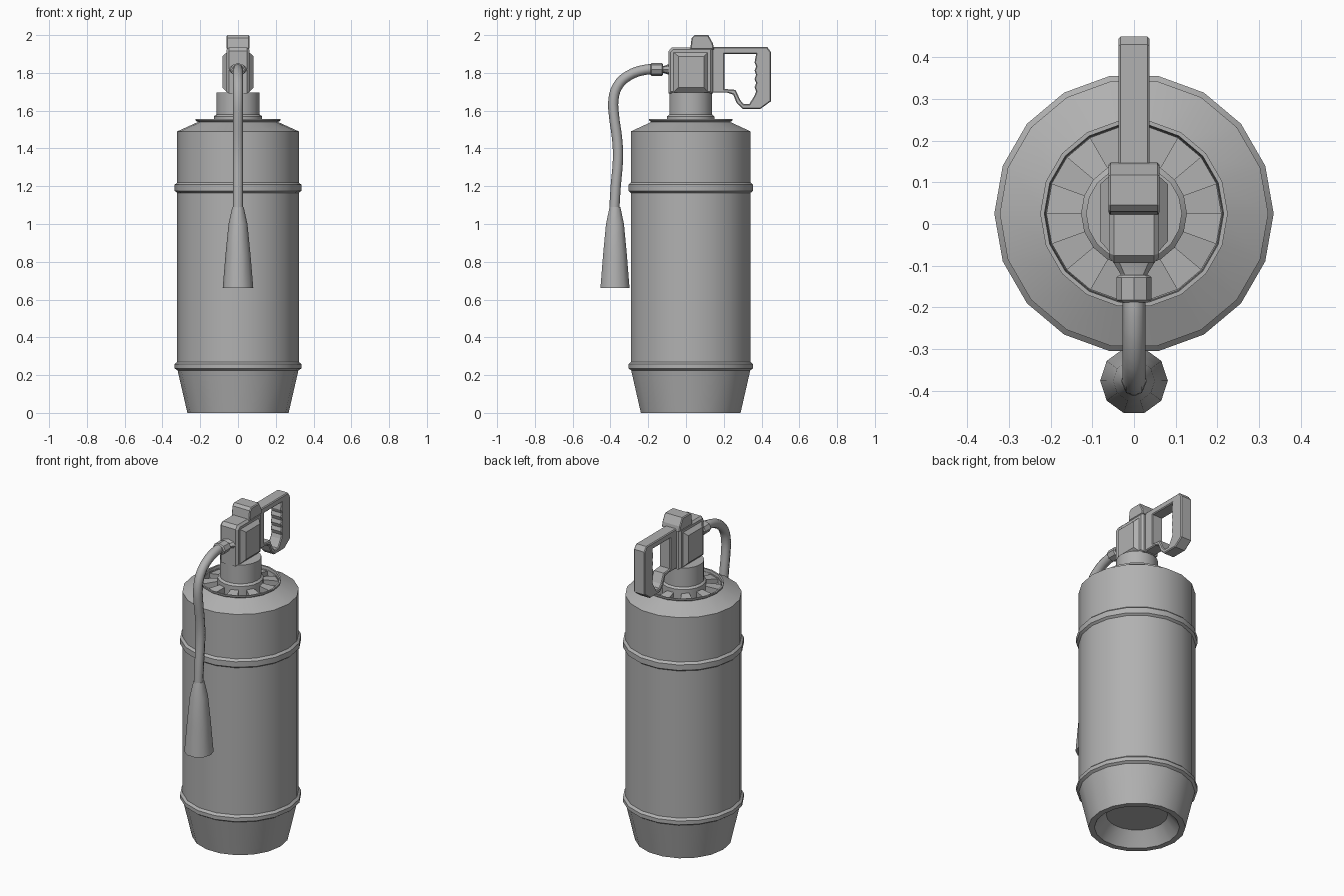
import bpy, bmesh, math
from mathutils import Vector

if "Cube" in bpy.data.objects:
    bpy.data.objects.remove(bpy.data.objects["Cube"])

CY = 0.025   # body axis
GREY = bpy.data.materials.new("dark_grey")
GREY.diffuse_color = (.44, .44, .44, 1)
GREY.use_nodes = True
GREY.node_tree.nodes["Principled BSDF"].inputs["Base Color"].default_value = GREY.diffuse_color


def finish(name, bm, loc=(0, 0, 0), rot=(0, 0, 0), smooth=None):
    bmesh.ops.recalc_face_normals(bm, faces=bm.faces)
    for f in bm.faces:
        f.smooth, f.material_index = False, 0
    me = bpy.data.meshes.new(name)
    bm.to_mesh(me)
    bm.free()
    me.materials.append(GREY)
    ob = bpy.data.objects.new(name, me)
    ob.location, ob.rotation_euler = loc, rot
    bpy.context.collection.objects.link(ob)
    if smooth:
        bpy.ops.object.select_all(action='DESELECT')
        ob.select_set(True)
        bpy.context.view_layer.objects.active = ob
        bpy.ops.object.shade_smooth_by_angle(angle=math.radians(smooth))
    return ob


def lathe(name, profile, n, loc, rot=(0, 0, 0), sx=1, smooth=25):
    """Revolve (radius, height) points round local z, capping both ends."""
    bm = bmesh.new()
    rings = [[bm.verts.new((r * sx * math.cos(2 * math.pi * i / n),
                            r * math.sin(2 * math.pi * i / n), z)) for i in range(n)]
             for r, z in profile]
    for a, b in zip(rings, rings[1:]):
        for i in range(n):
            j = (i + 1) % n
            bm.faces.new((a[i], a[j], b[j], b[i]))
    bm.faces.new(rings[0])
    bm.faces.new(rings[-1])
    return finish(name, bm, loc, rot, smooth)


def side_plate(name, loops, half, bevel):
    """Extrude (y, z) outlines across x with chamfered edges; later loops are holes."""
    cu = bpy.data.curves.new(name, 'CURVE')
    cu.dimensions, cu.fill_mode = '2D', 'BOTH'
    cu.extrude, cu.bevel_depth, cu.offset = half - bevel, bevel, -bevel
    cu.bevel_resolution = 0
    for pts in loops:
        sp = cu.splines.new('POLY')
        sp.points.add(len(pts) - 1)
        for p, (y, z) in zip(sp.points, pts):
            p.co = (y, z, 0, 1)
        sp.use_cyclic_u = True
    return curve_to_mesh(name, cu, (math.pi / 2, 0, math.pi / 2))


def curve_to_mesh(name, cu, rot=(0, 0, 0), smooth=None):
    tmp = bpy.data.objects.new(name + "_curve", cu)
    bpy.context.collection.objects.link(tmp)
    me = bpy.data.meshes.new_from_object(tmp.evaluated_get(bpy.context.evaluated_depsgraph_get()))
    bpy.data.objects.remove(tmp)
    bm = bmesh.new()
    bm.from_mesh(me)
    bmesh.ops.remove_doubles(bm, verts=bm.verts, dist=1e-5)
    return finish(name, bm, rot=rot, smooth=smooth)


# Canister with two bands, hollow base and recessed top
lathe("canister", [
    (.17, .08), (.228, .01), (.235, 0), (.268, 0), (.32, .225), (.335, .235), (.335, .258),
    (.322, .27), (.322, 1.165), (.335, 1.175), (.335, 1.208), (.322, 1.22),
    (.322, 1.49), (.212, 1.54), (.225, 1.548), (.225, 1.557), (.215, 1.557), (.21, 1.51)],
    18, (0, CY, 0))

# Ring of raised fins in the recess
bm = bmesh.new()
for k in range(0, 18, 2):
    quad = [[], []]
    for a in (math.radians(20 * k), math.radians(20 * k + 20)):
        for r, ztop in ((.12, 1.548), (.21, 1.535)):
            for side, z in enumerate((1.495, ztop)):
                quad[side].append(bm.verts.new((r * math.cos(a), r * math.sin(a), z)))
    lo, hi = ([q[0], q[1], q[3], q[2]] for q in quad)
    bm.faces.new(lo)
    bm.faces.new(hi)
    for i in range(4):
        j = (i + 1) % 4
        bm.faces.new((lo[i], lo[j], hi[j], hi[i]))
finish("vent_fins", bm, (0, CY, 0))

# Neck
lathe("neck", [(.127, 1.495), (.127, 1.57), (.115, 1.58), (.115, 1.695)], 18, (0, CY, 0))

# Fuse head and its top button
side_plate("fuse_head", [[(-.093, 1.69), (.142, 1.69), (.142, 1.935),
                          (-.075, 1.935), (-.093, 1.915)]], .06, .012)
side_plate("top_button", [[(.022, 1.925), (.148, 1.925), (.143, 1.955), (.118, 2.0),
                           (.045, 2.0), (.03, 1.985)]], .061, .005)

# Sloped panels on both sides of the head
bm = bmesh.new()
for s in (-1, 1):
    base, top = ([bm.verts.new((s * x, y, z)) for y, z in
                  ((y0, z0), (y1, z0), (y1, z1), (y0, z1))]
                 for x, y0, y1, z0, z1 in ((.056, -.07, .118, 1.695, 1.912),
                                           (.082, -.04, .095, 1.722, 1.888)))
    bm.faces.new(base)
    bm.faces.new(top)
    for i in range(4):
        j = (i + 1) % 4
        bm.faces.new((base[i], base[j], top[j], top[i]))
finish("head_panels", bm)

# Pull handle: closed loop with a ribbed grip
ribs = [(.371 if i % 2 else .363, 1.68 + .022 * i) for i in range(9)]
side_plate("handle", [
    [(.13, 1.695), (.22, 1.695), (.25, 1.685), (.268, 1.64), (.30, 1.61), (.395, 1.61),
     (.45, 1.65), (.45, 1.91), (.43, 1.937), (.13, 1.937)],
    [(.203, 1.715), (.262, 1.71), (.288, 1.655), (.305, 1.635), (.335, 1.635)]
    + ribs + [(.371, 1.90), (.203, 1.90)]], .037, .005)

# Cable connector and collar, pointing forward
lathe("cable_connector", [(.03, 0), (.018, .035), (.018, .05)], 8,
      (0, -.085, 1.818), (math.pi / 2, 0, 0), sx=1.8)
lathe("cable_collar", [(.028, 0), (.034, .006), (.034, .06), (.027, .066)], 8,
      (0, -.122, 1.818), (math.pi / 2, 0, 0), sx=1.25)

# Hanging cable
path = [(-.15, 1.82), (-.22, 1.816), (-.31, 1.782), (-.362, 1.73), (-.384, 1.66),
        (-.382, 1.58), (-.365, 1.455), (-.36, 1.35), (-.372, 1.20), (-.38, 1.07)]
cu = bpy.data.curves.new("cable", 'CURVE')
cu.dimensions = '3D'
cu.bevel_depth, cu.bevel_resolution, cu.use_fill_caps = .027, 2, True
cu.resolution_u = 3
sp = cu.splines.new('BEZIER')
sp.bezier_points.add(len(path) - 1)
for p, (y, z) in zip(sp.bezier_points, path):
    p.co = Vector((0, y, z))
    p.handle_left_type = p.handle_right_type = 'AUTO'
curve_to_mesh("cable", cu, smooth=50)

# Flared pull tab at the cable end
lathe("cable_pull", [(.081, .66), (.066, .84), (.05, 1.0), (.03, 1.09)], 10,
      (0, -.376, 0), smooth=40)
